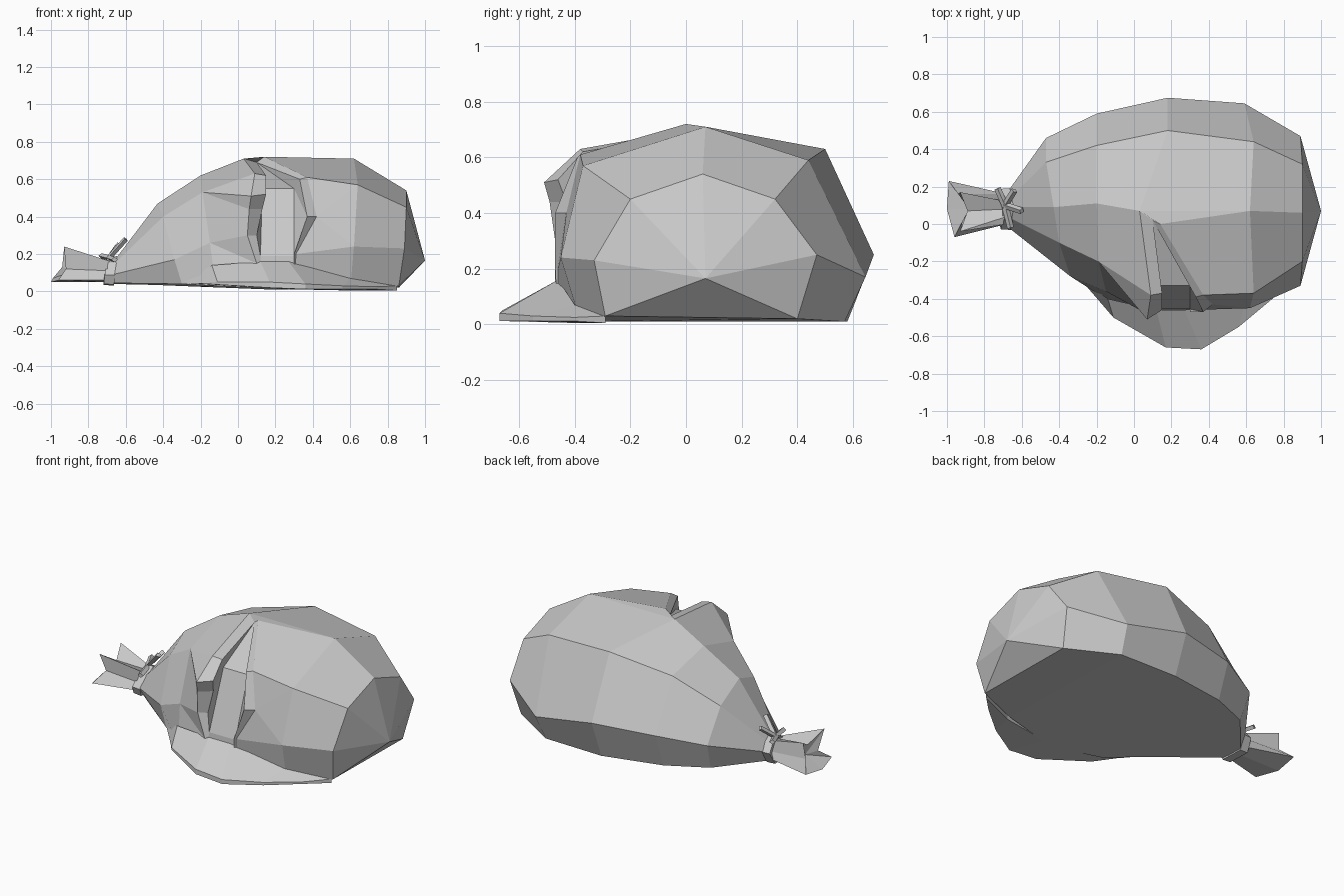
import bpy, bmesh
from mathutils import Vector

if "Cube" in bpy.data.objects:
    bpy.data.objects.remove(bpy.data.objects["Cube"])


class Mesh:
    """Collects faces by coordinate, merging shared corners."""
    def __init__(self):
        self.bm, self.seen = bmesh.new(), {}

    def vert(self, p):
        key = tuple(round(c, 4) for c in p)
        if key not in self.seen:
            self.seen[key] = self.bm.verts.new(key)
        return self.seen[key]

    def face(self, *pts):
        vs = list(dict.fromkeys(self.vert(p) for p in pts))
        if len(vs) > 2 and not self.bm.faces.get(vs):
            self.bm.faces.new(vs)

    def grid(self, rows, closed=False):
        for a, b in zip(rows, rows[1:]):
            n = len(a)
            for i in range(n if closed else n - 1):
                j = (i + 1) % n
                self.face(a[i], a[j], b[j], b[i])

    def fan(self, ring, tip):
        for a, b in zip(ring, ring[1:] + ring[:1]):
            self.face(a, b, tip)

    def finish(self, name):
        bmesh.ops.recalc_face_normals(self.bm, faces=self.bm.faces[:])
        me = bpy.data.meshes.new(name)
        self.bm.to_mesh(me)
        self.bm.free()
        ob = bpy.data.objects.new(name, me)
        bpy.context.collection.objects.link(ob)
        return ob


# Sack cross-sections: front bottom, front, front top, top, back top, back, back bottom
neck = [(-.66, 0, .045), (-.67, -.02, .09), (-.66, .03, .15), (-.65, .09, .18),
        (-.66, .14, .16), (-.67, .18, .11), (-.67, .14, .04)]
shoulder = [(-.30, -.28, .04), (-.34, -.28, .17), (-.40, -.10, .40), (-.43, .09, .47),
            (-.47, .33, .40), (-.47, .46, .20), (-.45, .40, .035)]
belly = [(-.12, -.42, .03), (-.15, -.36, .26), (-.19, -.20, .53), (-.20, .11, .62),
         (-.20, .42, .55), (-.20, .59, .24), (-.20, .51, .025)]
wide = [(.60, -.38, .01), (.62, -.45, .24), (.64, -.37, .57), (.62, .07, .71),
        (.64, .44, .59), (.59, .645, .17), (.57, .57, .01)]
end = [(.86, -.29, .03), (.89, -.33, .23), (.90, -.20, .45), (.90, .06, .54),
       (.90, .32, .45), (.89, .47, .25), (.86, .40, .02)]
mid_back = [(.03, .07, .71), (.18, .50, .63), (.18, .675, .25), (.18, .58, .01)]

# Torn lips, top to bottom
slit = (.10, .02, .69)
low_l, low_r = (.10, -.47, .02), (.30, -.46, .01)
lip_l = [mid_back[0], (.09, -.38, .63), (.07, -.51, .51), (.06, -.49, .44),
         (.05, -.47, .30), (.10, -.47, .15), low_l]
lip_l_in = [slit, (.15, -.37, .62), (.15, -.46, .52), (.13, -.43, .44),
            (.10, -.44, .30), (.12, -.46, .17), low_l]
fill_l = [slit] + [(.13, -.33, .55)] * 3 + [(.12, -.455, .19)] * 2 + [low_l]
fill_r = [slit] + [(.30, -.33, .55)] * 3 + [(.30, -.455, .19)] * 2 + [low_r]
r1, r2, r3 = (.33, -.39, .60), (.37, -.47, .40), (.30, -.47, .20)
lip_r_in = [slit, r1, r1, r2, r2, r3, low_r]
r1, r2, r3 = (.37, -.38, .61), (.42, -.43, .40), (.31, -.46, .20)
lip_r = [(.14, 0, .72), r1, r1, r2, r2, r3, low_r]


def spread(ring):
    return [ring[i] for i in (3, 2, 2, 2, 1, 1, 0)]


sack = Mesh()
front = [spread(neck), spread(shoulder), spread(belly), lip_l, lip_l_in,
         fill_l, fill_r, lip_r_in, lip_r, spread(wide), spread(end)]
sack.grid(front)
sack.grid([neck[3:], shoulder[3:], belly[3:], mid_back, wide[3:], end[3:]])
sack.face(mid_back[0], slit, lip_r[0], wide[3])
sack.fan(end, (1.0, .07, .165))
# flat underside
under = [(r[0], r[-1]) for r in (neck, shoulder, belly)]
under += [(low_l, mid_back[-1]), (low_r, mid_back[-1]), (wide[0], wide[-1]), (end[0], end[-1])]
sack.grid(under)
sack.face(*neck)
sack.finish("sack_body")

# Spilled grain in front of the tear
grain = Mesh()
inner = [(-.30, -.28, .05), (-.14, -.40, .14), (.12, -.46, .16), (.27, -.46, .16),
         (.60, -.40, .07), (.85, -.29, .03)]
outer = [(-.23, -.35, .04), (-.11, -.50, .05), (.17, -.66, .05), (.36, -.67, .04),
         (.56, -.55, .03), (.74, -.40, .025)]
base_out = [(x, y, max(.012, .03 - x * .06)) for x, y, z in outer]
base_in = [(x, y, max(.005, .028 - x * .06)) for x, y, z in inner]
grain.grid([list(r) for r in zip(inner, outer, base_out, base_in)], closed=True)
grain.face(inner[0], outer[0], base_out[0], base_in[0])
grain.face(inner[-1], outer[-1], base_out[-1], base_in[-1])
grain.finish("spilled_grain")

# Gathered tuft beyond the tie: folds alternate between tips and valleys
tuft = Mesh()
root = [(-.68, .00, .06), (-.68, .00, .11), (-.68, .04, .16), (-.68, .08, .16),
        (-.68, .12, .16), (-.68, .16, .11), (-.68, .15, .06), (-.68, .08, .05)]
rim = [(-.96, -.07, .06), (-.92, .01, .12), (-.93, -.04, .24), (-.89, .07, .17),
       (-.93, .17, .23), (-.94, .16, .13), (-.99, .23, .07), (-1.0, .08, .05)]
tuft.grid([root, rim], closed=True)
tuft.fan(rim, (-.88, .08, .11))
tuft.finish("neck_tuft")

# Cord wrapped round the neck
cord = Mesh()


def band(x, s):
    c = Vector((0, .08, .11))
    return [tuple(c + Vector((x + (p[2] - .11) * .12, (p[1] - .08) * s, (p[2] - .11) * s)))
            for p in neck]


cord.grid([band(-.71, .85), band(-.71, 1.08), band(-.655, 1.12), band(-.655, .85), band(-.71, .85)],
          closed=True)
cord.finish("neck_cord")


# Loose cord ends
def cord_end(name, a, b, w=.018):
    a, b = Vector(a), Vector(b)
    side = (b - a).cross(Vector((0, 0, 1))).normalized() * w
    up = side.cross(b - a).normalized() * w * .8
    m = Mesh()
    rings = [[p + side, p + up, p - side, p - up] for p in (a, b)]
    m.grid(rings, closed=True)
    for r in rings:
        m.face(*r)
    m.finish(name)


knot = (-.69, .10, .18)
for i, tip in enumerate([(-.60, .07, .28), (-.64, .18, .25), (-.73, .19, .19), (-.66, -.02, .17)]):
    cord_end(f"cord_end_{i + 1}", knot, tip)
